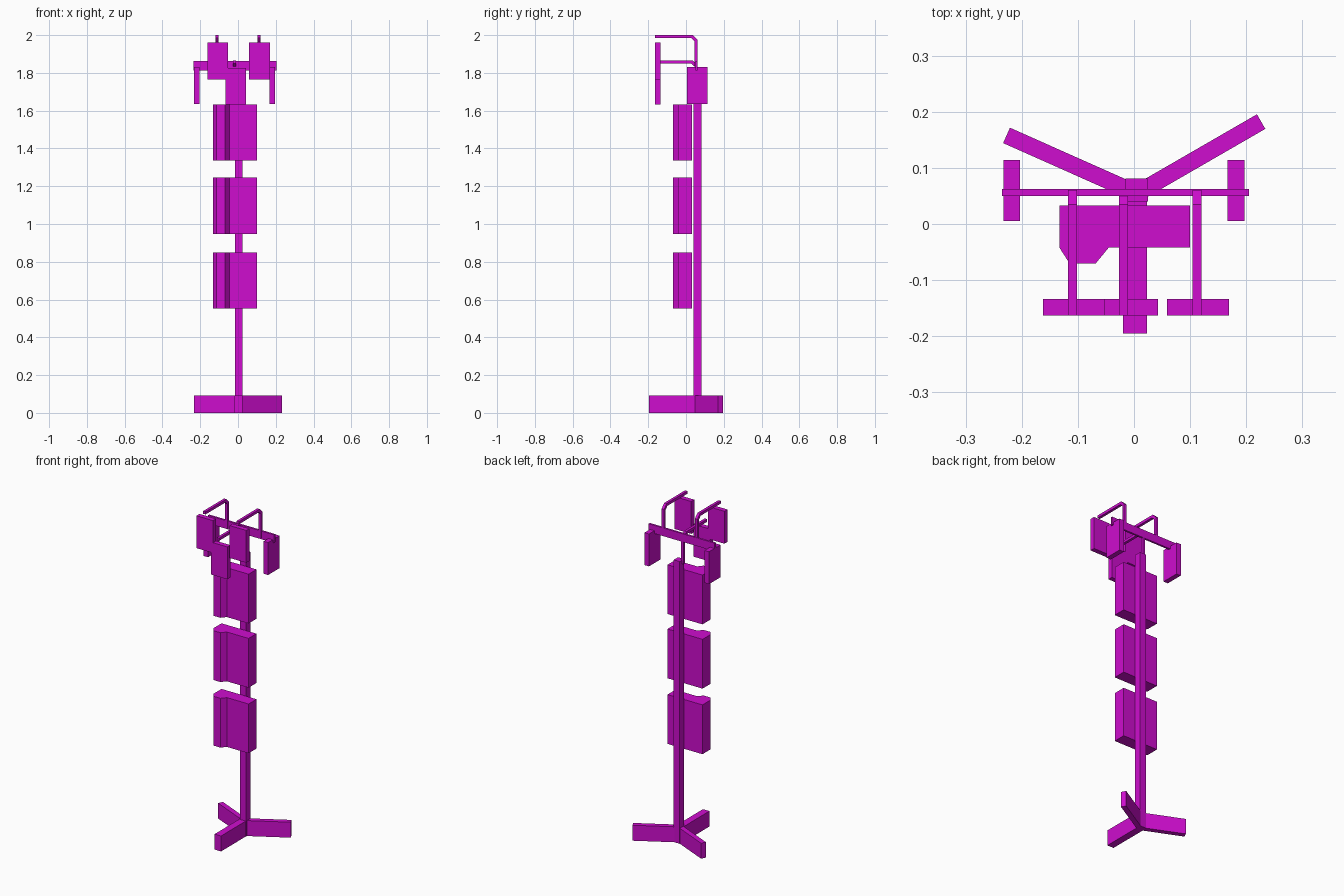
import bpy, bmesh
from math import radians, cos, sin
from mathutils import Vector

cube = bpy.data.objects.get("Cube")
if cube:
    bpy.data.objects.remove(cube, do_unlink=True)

magenta = bpy.data.materials.new("magenta")
magenta.use_nodes = True
colour = (0.62, 0.004, 0.62, 1)
magenta.diffuse_color = colour
magenta.node_tree.nodes["Principled BSDF"].inputs["Base Color"].default_value = colour


def prism(name, outline, axis, low, high):
    """Extrude a flat outline along x (outline in y, z) or z (outline in x, y)."""
    bm = bmesh.new()
    place = (lambda p: (low, *p)) if axis == "x" else (lambda p: (*p, low))
    face = bm.faces.new([bm.verts.new(place(p)) for p in outline])
    top = bmesh.ops.extrude_face_region(bm, geom=[face])["geom"]
    shift = Vector((high - low, 0, 0)) if axis == "x" else Vector((0, 0, high - low))
    bmesh.ops.translate(bm, vec=shift, verts=[v for v in top if isinstance(v, bmesh.types.BMVert)])
    bmesh.ops.recalc_face_normals(bm, faces=bm.faces)
    mesh = bpy.data.meshes.new(name)
    bm.to_mesh(mesh)
    bm.free()
    mesh.materials.append(magenta)
    obj = bpy.data.objects.new(name, mesh)
    bpy.context.collection.objects.link(obj)
    return obj


def box(name, x, y, z):
    outline = [(x[0], y[0]), (x[1], y[0]), (x[1], y[1]), (x[0], y[1])]
    return prism(name, outline, "z", *z)


def leg(name, start, angle, length, width):
    along = Vector((cos(radians(angle)), sin(radians(angle))))
    side = Vector((-along.y, along.x)) * width / 2
    a = Vector(start)
    b = a + along * length
    prism(name, [a - side, b - side, b + side, a + side], "z", 0, 0.093)


def hook(name, x, base, top):
    """Square rod rising from its base, bending at the top and reaching forward."""
    t = 0.016
    outline = [(0.061, base), (0.061, top - 0.025), (0.035, top), (-0.163, top),
               (-0.163, top - t), (0.028, top - t), (0.046, top - 0.033), (0.046, base)]
    prism(name, outline, "x", x - t / 2, x + t / 2)


# Three-legged base and pole
leg("front_leg", (0.002, 0.06), -90, 0.255, 0.043)
leg("left_leg", (0.004, 0.054), 30, 0.257, 0.03)
leg("right_leg", (0.004, 0.055), 156, 0.253, 0.03)
box("pole", (-0.015, 0.025), (0.04, 0.081), (0, 1.70))

# Stacked pumps with a chamfered ridge on the front
pump_outline = [(-0.133, 0.033), (-0.133, -0.042), (-0.115, -0.07), (-0.068, -0.07),
                (-0.045, -0.042), (0.1, -0.042), (0.1, 0.033)]
for name, z in (("lower", 0.553), ("middle", 0.948), ("upper", 1.335)):
    prism(name + "_pump", pump_outline, "z", z, z + 0.297)

# Crossbar and hooks
box("crossbar", (-0.235, 0.205), (0.05, 0.062), (1.813, 1.862))
hook("right_hook", -0.11, 1.82, 2.0)
hook("left_hook", 0.112, 1.82, 2.0)
hook("middle_hook", -0.019, 1.68, 1.866)

# Hanging bags
for name, x in (("right", -0.218), ("left", 0.182)):
    box(name + "_side_bag", (x - 0.015, x + 0.015), (0.005, 0.114), (1.635, 1.83))
for name, x, z in (("right", -0.107, 1.765), ("left", 0.114, 1.765), ("middle", -0.012, 1.632)):
    box(name + "_front_bag", (x - 0.055, x + 0.055), (-0.163, -0.134), (z, z + 0.195))
